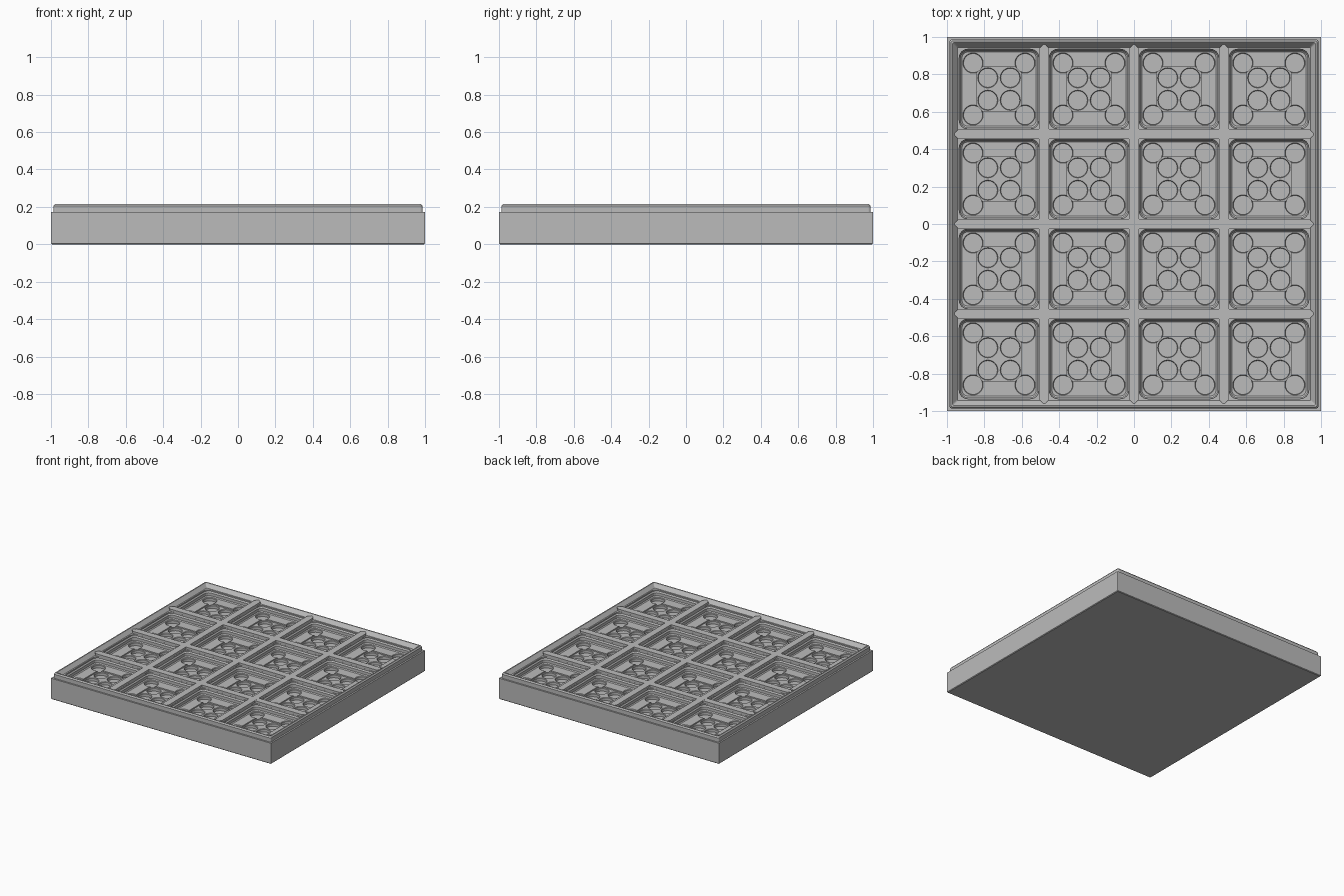
import bpy, bmesh, math

if "Cube" in bpy.data.objects:
    bpy.data.objects.remove(bpy.data.objects["Cube"])

grey = bpy.data.materials.new("plain grey")
grey.use_nodes = True
colour = (0.5, 0.5, 0.5, 1)
grey.diffuse_color = colour
grey.node_tree.nodes["Principled BSDF"].inputs["Base Color"].default_value = colour

PITCH = 0.481
CELLS = [(i - 1.5) * PITCH for i in range(4)]
LINES = [-PITCH, 0, PITCH]
SHELF = 0.185


def outline(half, radius, steps=4):
    """Rounded square, counter-clockwise."""
    if radius <= 0:
        return [(half, half), (-half, half), (-half, -half), (half, -half)]
    pts = []
    for q in range(4):
        turn = q * math.pi / 2
        sx, sy = ((1, 1), (-1, 1), (-1, -1), (1, -1))[q]
        for s in range(steps + 1):
            a = turn + s / steps * math.pi / 2
            pts.append((sx * (half - radius) + radius * math.cos(a),
                        sy * (half - radius) + radius * math.sin(a)))
    return pts


def loft(bm, rings, cx=0, cy=0):
    """Join a list of (outline, height) into a closed solid."""
    loops = [[bm.verts.new((x + cx, y + cy, z)) for x, y in pts] for pts, z in rings]
    n = len(loops[0])
    for low, high in zip(loops, loops[1:]):
        for i in range(n):
            j = (i + 1) % n
            bm.faces.new((low[i], low[j], high[j], high[i]))
    bm.faces.new(loops[0][::-1])
    bm.faces.new(loops[-1])


def finish(bm, name):
    bmesh.ops.recalc_face_normals(bm, faces=bm.faces)
    mesh = bpy.data.meshes.new(name)
    bm.to_mesh(mesh)
    bm.free()
    mesh.materials.append(grey)
    obj = bpy.data.objects.new(name, mesh)
    bpy.context.collection.objects.link(obj)
    return obj


def cut(target, cutter):
    mod = target.modifiers.new(cutter.name, "BOOLEAN")
    mod.operation = "DIFFERENCE"
    mod.solver = "EXACT"
    mod.object = cutter
    bpy.context.view_layer.objects.active = target
    bpy.ops.object.modifier_apply(modifier=mod.name)
    bpy.data.objects.remove(cutter)


# Tray body: block, stepped outer lip, sloping inner wall down to the shelf
bm = bmesh.new()
profile = [(0.995, 0.004, 0), (1, 0.004, 0.005), (1, 0.004, 0.172),
           (0.987, 0.015, 0.172), (0.987, 0.015, 0.205), (0.979, 0.012, 0.215),
           (0.97, 0.01, 0.215), (0.945, 0.006, SHELF)]
loft(bm, [(outline(h, r), z) for h, r, z in profile])
tray = finish(bm, "tray_body")

# Stepped pockets
bm = bmesh.new()
pocket = [(0.198, 0.03, 0.135), (0.205, 0.037, 0.142), (0.205, 0.037, 0.165),
          (0.213, 0.045, 0.175), (0.213, 0.045, 0.23)]
for x in CELLS:
    for y in CELLS:
        loft(bm, [(outline(h, r), z) for h, r, z in pocket], x, y)
cut(tray, finish(bm, "pocket_cutter"))

# Shallow square recess in each pocket
bm = bmesh.new()
for x in CELLS:
    for y in CELLS:
        loft(bm, [(outline(0.117, 0.03), z) for z in (0.125, 0.15)], x, y)
cut(tray, finish(bm, "recess_cutter"))

# Round holes: four near the middle, four in the corners
bm = bmesh.new()
ring = [(math.cos(i * math.pi / 12), math.sin(i * math.pi / 12)) for i in range(24)]
hole = [(0.051, 0.11), (0.051, 0.131), (0.055, 0.136), (0.055, 0.139)]
for x in CELLS:
    for y in CELLS:
        for offset, drop in ((0.06, 0.01), (0.139, 0)):
            for sx in (-1, 1):
                for sy in (-1, 1):
                    loft(bm, [([(r * px, r * py) for px, py in ring], z - drop)
                              for r, z in hole], x + sx * offset, y + sy * offset)
cut(tray, finish(bm, "hole_cutter"))

# Divider ribs with pointed ends, crossing in both directions
END, W = 0.965, 0.027
rib = [(END, 0), (END - W, W), (W - END, W), (-END, 0), (W - END, -W), (END - W, -W)]
for i, p in enumerate(LINES):
    for axis in "xy":
        pts = rib if axis == "x" else [(-y, x) for x, y in rib]
        bm = bmesh.new()
        loft(bm, [(pts, SHELF - 0.01), (pts, 0.203)],
             0 if axis == "x" else p, p if axis == "x" else 0)
        finish(bm, f"divider_rib_{axis}_{i + 1}")
